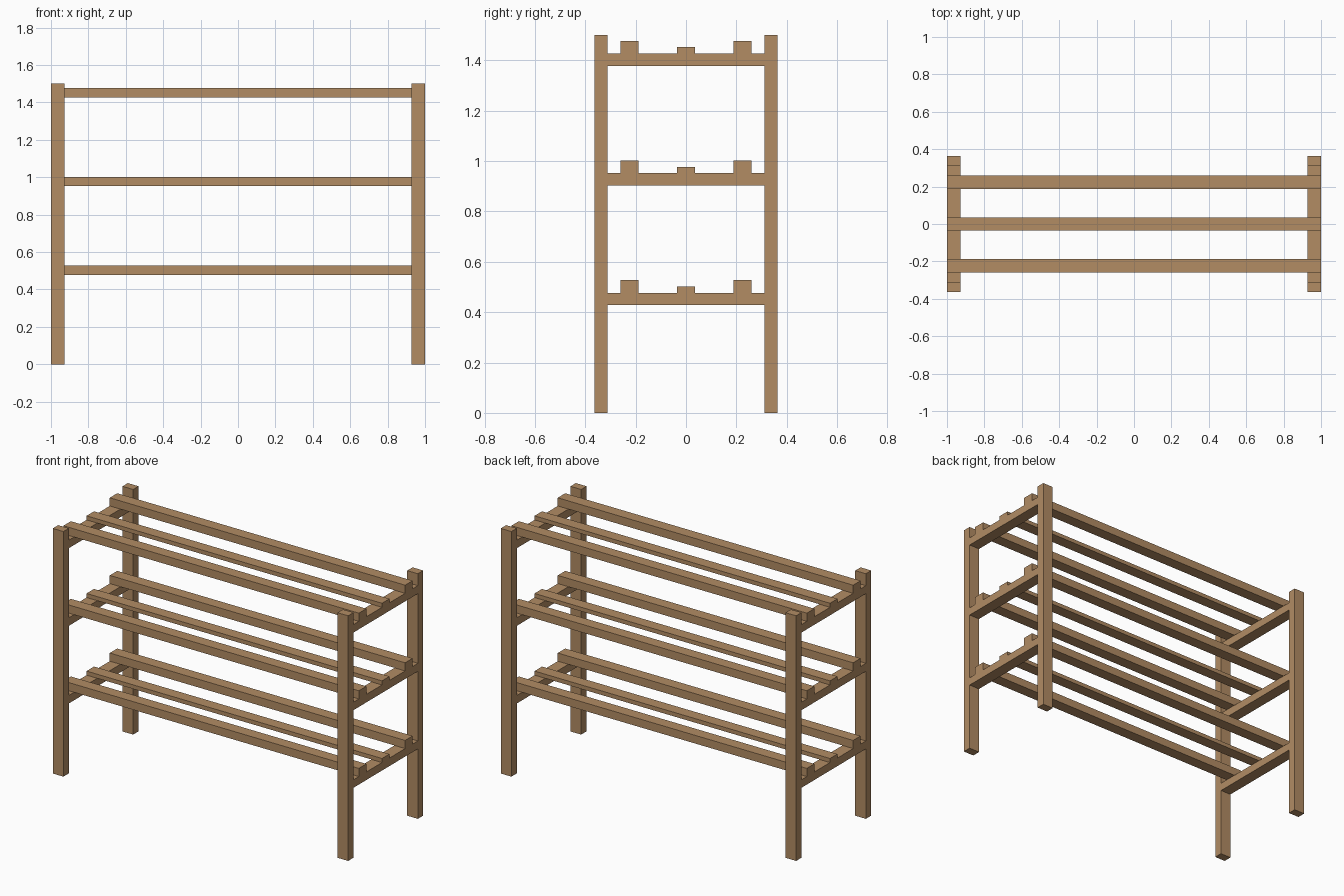
import bpy

if "Cube" in bpy.data.objects:
    bpy.data.objects.remove(bpy.data.objects["Cube"])

wood = bpy.data.materials.new("light_wood")
wood.diffuse_color = (0.445, 0.262, 0.127, 1)
wood.use_nodes = True
wood.node_tree.nodes["Principled BSDF"].inputs["Base Color"].default_value = wood.diffuse_color


def box(name, x0, x1, y0, y1, z0, z1):
    """Axis-aligned board between the given limits."""
    bpy.ops.mesh.primitive_cube_add(size=1)
    ob = bpy.context.object
    ob.name = name
    for v in ob.data.vertices:
        v.co = (x0 if v.co.x < 0 else x1,
                y0 if v.co.y < 0 else y1,
                z0 if v.co.z < 0 else z1)
    ob.data.materials.append(wood)
    return ob


LEG_X, LEG_Y, LEG_IN = 1.0, 0.363, 0.311   # leg outer faces and inner y face
POST = 0.072                               # board width
RAIL_H = 0.049

# Four corner legs
for sx, side in ((-1, "left"), (1, "right")):
    xa, xb = sorted((sx * LEG_X, sx * (LEG_X - POST)))
    for sy, end in ((-1, "front"), (1, "back")):
        ya, yb = sorted((sy * LEG_Y, sy * LEG_IN))
        box(f"{end}_{side}_leg", xa, xb, ya, yb, 0, 1.5)

# Three shelves: side rails carrying two thick slats and a thin middle slat
for level, top in (("lower", 0.477), ("middle", 0.952), ("upper", 1.427)):
    for sx, side in ((-1, "left"), (1, "right")):
        xa, xb = sorted((sx * LEG_X, sx * (LEG_X - POST)))
        box(f"{level}_{side}_rail", xa, xb, -LEG_IN, LEG_IN, top - RAIL_H, top)
    for name, y, h in (("front", -0.224, 0.05), ("centre", 0, 0.025), ("back", 0.224, 0.05)):
        box(f"{level}_{name}_slat", -1, 1, y - POST / 2, y + POST / 2, top, top + h)
